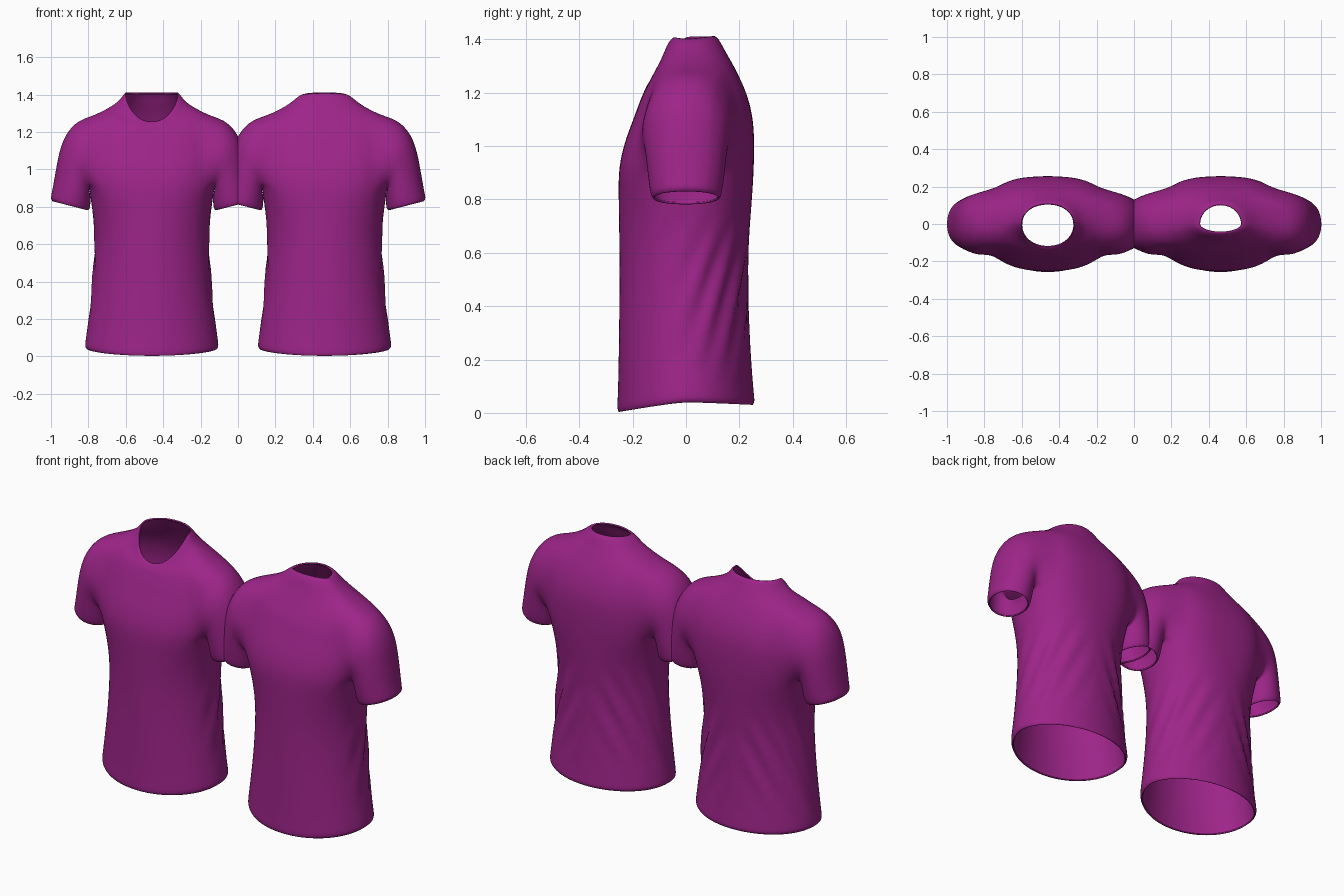
import bpy, bmesh, math

if "Cube" in bpy.data.objects:
    bpy.data.objects.remove(bpy.data.objects["Cube"])

N = 32          # columns around the torso
ARM = 4         # half width of an armhole, in columns

cloth = bpy.data.materials.new("purple cloth")
cloth.diffuse_color = (0.34, 0.018, 0.25, 1)
cloth.use_nodes = True
cloth.node_tree.nodes["Principled BSDF"].inputs["Base Color"].default_value = cloth.diffuse_color

# torso rings: half width, front y, back y, front z, side z, back z, squareness
BODY = [
    (.348, -.254, .252, .003, .040, .030, 1),
    (.360, -.260, .260, .018, .052, .042, 1),
    (.356, -.256, .254, .070, .085, .080, 1),
    (.325, -.252, .238, .300, .300, .300, 1),
    (.305, -.250, .232, .550, .550, .550, 1),
    (.309, -.252, .240, .700, .700, .700, .95),
    (.324, -.254, .250, .820, .820, .820, .85),
    (.336, -.254, .256, .920, .900, .930, .75),
    (.345, -.230, .257, 1.02, 1.00, 1.04, .72),
    (.348, -.198, .250, 1.10, 1.10, 1.12, .72),
    (.345, -.173, .228, 1.17, 1.20, 1.20, .76),
    (.320, -.155, .200, 1.21, 1.285, 1.26, .85),
]
HOLE_LOW, HOLE_HIGH = 7, 11
ROUND_NECK = [
    (.250, -.150, .175, 1.222, 1.318, 1.31, .9),
    (.180, -.141, .145, 1.236, 1.360, 1.36, .9),
    (.152, -.132, .122, 1.248, 1.402, 1.405, .95),
    (.142, -.122, .108, 1.254, 1.410, 1.412, .95),
]
HIGH_NECK = [
    (.250, -.120, .175, 1.275, 1.315, 1.31, .9),
    (.180, -.088, .145, 1.335, 1.355, 1.36, .9),
    (.138, -.068, .122, 1.390, 1.395, 1.405, 1),
    (.112, -.046, .104, 1.408, 1.402, 1.412, 1),
]
# sleeve sections: top x, top z, bottom x, bottom z, half depth
SLEEVE = [
    (.405, 1.260, .335, .880, .174),
    (.480, 1.165, .325, .855, .160),
    (.510, 1.020, .325, .832, .152),
    (.533, .880, .328, .798, .142),
    (.543, .845, .333, .783, .135),
    (.531, .830, .342, .781, .128),
]


def ring_point(ring, i, slope):
    hw, yf, yb, zf, zs, zb, e = ring
    a = 2 * math.pi * i / N
    c, s = math.cos(a), math.sin(a)
    y, z = (yb, zb) if s > 0 else (yf, zf)
    return (math.copysign(hw * abs(c) ** e, c), y * abs(s) ** e,
            zs + (z - zs) * abs(s) ** slope)


def add_sleeve(bm, grid, side):
    """Grow a sleeve out of the open armhole on one side."""
    mid = 0 if side > 0 else N // 2
    cols = [(mid + k * side) % N for k in range(-ARM, ARM + 1)]
    loop = [grid[HOLE_HIGH][c] for c in cols]
    loop += [grid[r][cols[-1]] for r in range(HOLE_HIGH - 1, HOLE_LOW, -1)]
    loop += [grid[HOLE_LOW][c] for c in reversed(cols)]
    loop += [grid[r][cols[0]] for r in range(HOLE_LOW + 1, HOLE_HIGH)]
    angles = [math.atan2(v.co.y / .18, (v.co.z - 1.09) / .18) for v in loop]
    for tx, tz, bx, bz, depth in SLEEVE:
        new = []
        for a in angles:
            t = (1 - math.cos(a)) / 2
            new.append(bm.verts.new((side * (tx + (bx - tx) * t),
                                     depth * math.sin(a), tz + (bz - tz) * t)))
        for i in range(len(loop)):
            j = (i + 1) % len(loop)
            bm.faces.new((loop[i], loop[j], new[j], new[i]))
        loop = new


def make_shirt(name, cx, neck):
    bm = bmesh.new()
    rings = BODY + neck
    grid = []
    for k, r in enumerate(rings):
        slope = 1.2 if k < 3 or k > HOLE_HIGH + 1 else 2
        grid.append([bm.verts.new(ring_point(r, i, slope)) for i in range(N)])

    # torso skin, leaving the two armholes open
    for r in range(len(rings) - 1):
        for i in range(N):
            in_hole = any((i - m + ARM) % N < 2 * ARM for m in (0, N // 2))
            if HOLE_LOW <= r < HOLE_HIGH and in_hole:
                continue
            j = (i + 1) % N
            bm.faces.new((grid[r][i], grid[r][j], grid[r + 1][j], grid[r + 1][i]))
    for side in (1, -1):
        add_sleeve(bm, grid, side)
    loose = [v for v in bm.verts if not v.link_faces]
    bmesh.ops.delete(bm, geom=loose, context='VERTS')
    bmesh.ops.recalc_face_normals(bm, faces=bm.faces)
    mesh = bpy.data.meshes.new(name)
    bm.to_mesh(mesh)
    bm.free()
    obj = bpy.data.objects.new(name, mesh)
    bpy.context.collection.objects.link(obj)
    obj.location.x = cx

    # smooth the cloth
    sub = obj.modifiers.new("smooth cloth", 'SUBSURF')
    sub.levels = sub.render_levels = 2
    deps = bpy.context.evaluated_depsgraph_get()
    obj.data = bpy.data.meshes.new_from_object(obj.evaluated_get(deps))
    obj.modifiers.clear()

    # slanted folds on the sides and back of the waist
    for v in obj.data.vertices:
        x, y, z = v.co
        if abs(x) > .37 or not .1 < z < .78:
            continue
        mask = math.sin(math.pi * (z - .1) / .68) ** 2
        mask *= min(1, max(0, (y + .12) / .2)) * min(1, abs(x) / .15)
        fold = math.sin(26 * (z - 2.0 * y + 1.2 * abs(x))) * .010 * mask
        v.co.x += fold * x / .3
        v.co.y += fold * y / .25

    # cloth thickness
    shell = obj.modifiers.new("thickness", 'SOLIDIFY')
    shell.thickness = .008
    shell.offset = -1
    obj.data.materials.clear()
    obj.data.materials.append(cloth)
    for p in obj.data.polygons:
        p.use_smooth = True
    return obj


make_shirt("round_neck_shirt", -.461, ROUND_NECK)
make_shirt("high_neck_shirt", .463, HIGH_NECK)
